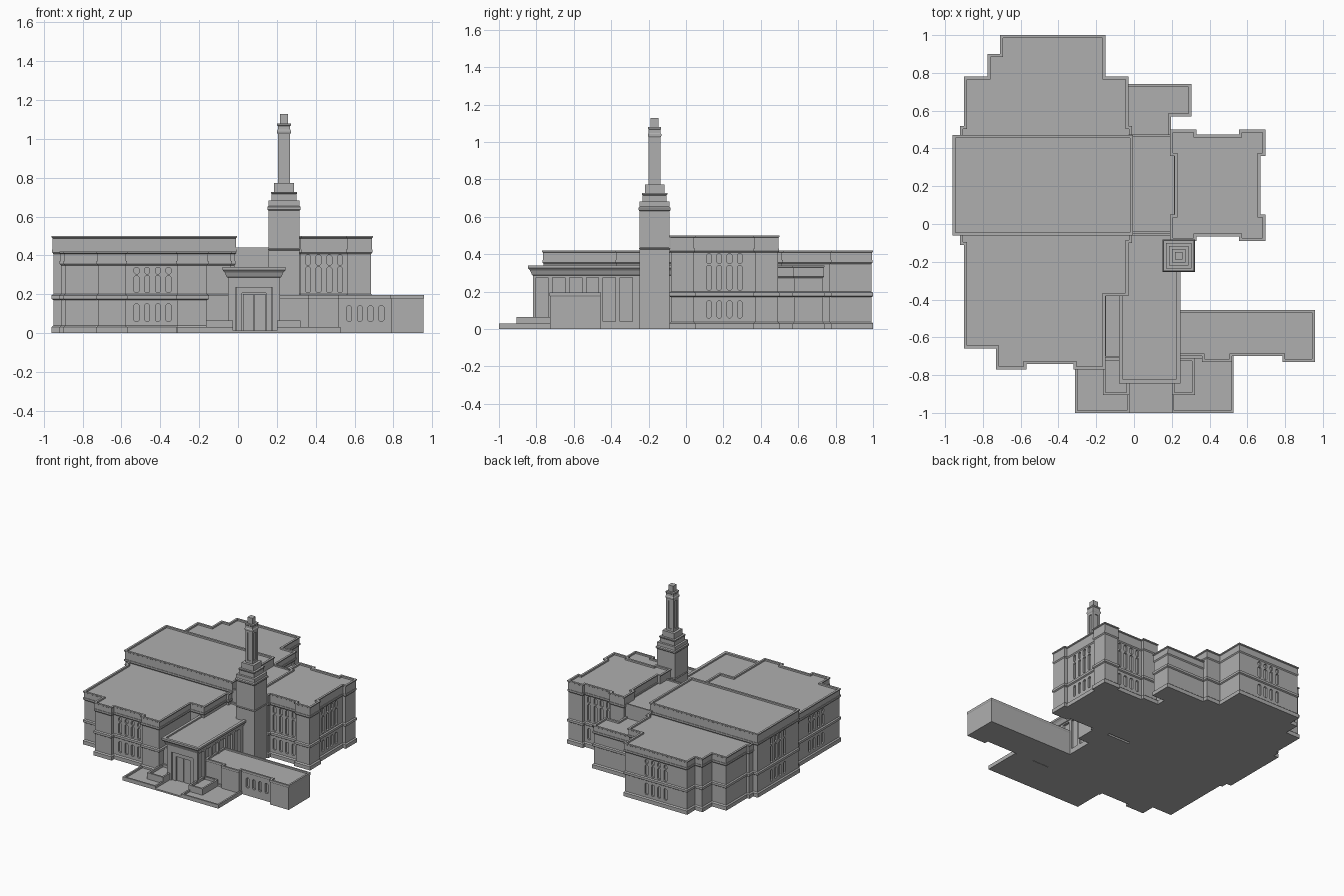
import bpy, bmesh
from mathutils import Vector

if "Cube" in bpy.data.objects:
    bpy.data.objects.remove(bpy.data.objects["Cube"])

stone = bpy.data.materials.new("grey stone")
stone.diffuse_color = (0.43, 0.43, 0.43, 1)
stone.use_nodes = True
stone.node_tree.nodes["Principled BSDF"].inputs["Base Color"].default_value = stone.diffuse_color


def finish(name, bm):
    bmesh.ops.recalc_face_normals(bm, faces=bm.faces)
    me = bpy.data.meshes.new(name)
    bm.to_mesh(me)
    bm.free()
    me.materials.append(stone)
    ob = bpy.data.objects.new(name, me)
    bpy.context.collection.objects.link(ob)
    return ob


def offset(pts, d):
    """Move every edge of a right-angled counter-clockwise outline outwards by d."""
    out, n = [], len(pts)
    for i in range(n):
        p, q, r = (Vector(pts[(i + k) % n]) for k in (-1, 0, 1))
        a, b = (q - p).normalized(), (r - q).normalized()
        out.append(q + d * Vector((a.y + b.y, -a.x - b.x)))
    return out


def block(name, outline, profile):
    """Sweep a wall profile of (offset, height) round an outline."""
    bm = bmesh.new()
    rings = [[bm.verts.new((p.x, p.y, z)) for p in offset(outline, d)] for d, z in profile]
    n = len(outline)
    for lo, hi in zip(rings, rings[1:]):
        for i in range(n):
            j = (i + 1) % n
            bm.faces.new((lo[i], lo[j], hi[j], hi[i]))
    bm.faces.new(rings[0][::-1])
    bm.faces.new(rings[-1])
    return finish(name, bm)


def rect(x0, x1, y0, y1):
    return [(x0, y0), (x1, y0), (x1, y1), (x0, y1)]


def slot(bm, axis, wall, u, z0, z1, w=0.026, c=0.007, depth=0.022):
    """Add a chamfered upright opening; axis is the wall's facing axis."""
    h = w / 2
    if c:
        pr = [(-h, z0 + c), (-h + c, z0), (h - c, z0), (h, z0 + c),
              (h, z1 - c), (h - c, z1), (-h + c, z1), (-h, z1 - c)]
    else:
        pr = [(-h, z0), (h, z0), (h, z1), (-h, z1)]
    ends = []
    for s in (-depth, depth):
        ends.append([bm.verts.new((u + a, wall + s, z) if axis == 'y' else (wall + s, u + a, z))
                     for a, z in pr])
    n = len(pr)
    for i in range(n):
        j = (i + 1) % n
        bm.faces.new((ends[0][i], ends[0][j], ends[1][j], ends[1][i]))
    bm.faces.new(ends[0])
    bm.faces.new(ends[1])


def cut(ob, bm):
    """Subtract the openings and keep the result as plain mesh."""
    cutter = finish("window_cutter", bm)
    cutter.hide_render = True
    m = ob.modifiers.new("openings", 'BOOLEAN')
    m.object, m.operation, m.solver = cutter, 'DIFFERENCE', 'EXACT'
    bpy.context.view_layer.update()
    dg = bpy.context.evaluated_depsgraph_get()
    me = bpy.data.meshes.new_from_object(ob.evaluated_get(dg))
    ob.modifiers.clear()
    ob.data = me
    bpy.data.objects.remove(cutter)


def windows(ob, walls, rows):
    """Four columns of windows centred on each (axis, wall, centre)."""
    bm = bmesh.new()
    for axis, wall, centre in walls:
        for k in (-1.5, -0.5, 0.5, 1.5):
            for z0, z1 in rows:
                slot(bm, axis, wall, centre + k * 0.055, z0, z1)
    cut(ob, bm)


def wall_profile(band, top):
    """Plinth, belt course, cornice, parapet and sunken roof."""
    w = -0.009
    return [(0, 0), (0, 0.03), (w, 0.038), (w, 0.17), (0, 0.176), (0, 0.194), (w, 0.2),
            (w, band - 0.022), (-0.002, band - 0.014), (-0.002, band), (-0.006, band),
            (-0.006, top - 0.012), (0, top - 0.008), (0, top), (-0.016, top), (-0.016, top - 0.013)]


LOW, TALL = wall_profile(0.37, 0.42), wall_profile(0.43, 0.5)
LOW_ROWS = [(0.06, 0.15), (0.208, 0.295), (0.305, 0.338)]
TALL_ROWS = [(0.06, 0.15), (0.208, 0.34), (0.35, 0.402)]

# central hall
hall = block("central_hall", rect(-0.96, -0.005, -0.06, 0.47), TALL)
windows(hall, [('x', -0.96, 0.205)], TALL_ROWS)

# front and back wings
front = block("front_wing", [
    (-0.92, 0.0), (-0.92, -0.11), (-0.90, -0.11), (-0.90, -0.66), (-0.73, -0.66), (-0.73, -0.77),
    (-0.57, -0.77), (-0.57, -0.74), (-0.32, -0.74), (-0.32, -0.77), (-0.15, -0.77), (-0.15, -0.38),
    (-0.03, -0.38), (-0.03, -0.10), (-0.01, -0.10), (-0.01, 0.0)], LOW)
windows(front, [('y', -0.74, -0.44), ('x', -0.90, -0.36)], LOW_ROWS)

back = block("back_wing", [
    (-0.01, 0.42), (-0.01, 0.52), (-0.03, 0.52), (-0.03, 0.78), (-0.15, 0.78), (-0.15, 1.0),
    (-0.71, 1.0), (-0.71, 0.90), (-0.775, 0.90), (-0.775, 0.78), (-0.90, 0.78), (-0.90, 0.52),
    (-0.92, 0.52), (-0.92, 0.42)], LOW)
windows(back, [('y', 1.0, -0.43)], LOW_ROWS)

# right pavilion with projecting corners
x0, x1, y0, y1, s, c = 0.19, 0.695, -0.09, 0.50, 0.025, 0.14
right = block("right_pavilion", [
    (x0, y0), (x0 + c, y0), (x0 + c, y0 + s), (x1 - c, y0 + s), (x1 - c, y0), (x1, y0),
    (x1, y0 + c), (x1 - s, y0 + c), (x1 - s, y1 - c), (x1, y1 - c), (x1, y1),
    (x1 - c, y1), (x1 - c, y1 - s), (x0 + c, y1 - s), (x0 + c, y1), (x0, y1),
    (x0, y1 - c), (x0 + s, y1 - c), (x0 + s, y0 + c), (x0, y0 + c)], TALL)
windows(right, [('y', y0 + s, 0.4425), ('y', y1 - s, 0.4425), ('x', x1 - s, 0.205)], TALL_ROWS)

# link between hall and pavilion, and the rear annex
block("connector", rect(-0.03, 0.225, -0.05, 0.475),
      [(0, 0), (0, 0.44), (-0.012, 0.44), (-0.012, 0.43)])
block("rear_annex", [(-0.06, 0.45), (0.195, 0.45), (0.195, 0.57), (0.305, 0.57), (0.305, 0.74),
                     (-0.06, 0.74)], wall_profile(0.295, 0.34))

# entrance hall with flared cornice, side openings and door recess
entry = block("entrance_hall", rect(-0.08, 0.245, -0.845, -0.04), [
    (-0.028, 0), (-0.028, 0.285), (-0.022, 0.288), (-0.012, 0.312), (0, 0.325), (0, 0.34),
    (-0.022, 0.34), (-0.022, 0.328)])
bm = bmesh.new()
for i in range(6):
    slot(bm, 'x', 0.217, -0.32 - 0.09 * i, 0.04, 0.275, 0.066, 0, 0.018)
    if i > 0:
        slot(bm, 'x', -0.052, -0.32 - 0.09 * i, 0.04, 0.275, 0.066, 0, 0.018)
slot(bm, 'y', -0.817, 0.0825, 0.012, 0.235, 0.19, 0, 0.03)
cut(entry, bm)

# door surround, two leaves
for sx in (-1, 1):
    cx = 0.0825 + sx * 0.03
    block("door_leaf", rect(cx - 0.028, cx + 0.028, -0.797, -0.78), [(0, 0.012), (0, 0.2)])
    cx = 0.0825 + sx * 0.077
    block("door_jamb", rect(cx - 0.015, cx + 0.015, -0.808, -0.78), [(0, 0.012), (0, 0.234)])
block("door_lintel", rect(0.02, 0.145, -0.808, -0.78), [(0, 0.205), (0, 0.234)])

# low side annexes
annex = block("side_annex", [
    (0.2, -0.73), (0.2, -0.70), (0.36, -0.70), (0.36, -0.73), (0.52, -0.73), (0.52, -0.70),
    (0.785, -0.70), (0.785, -0.73), (0.957, -0.73), (0.957, -0.455), (0.2, -0.455)][1:],
    [(-0.003, 0), (-0.003, 0.175), (0, 0.18), (0, 0.195), (-0.014, 0.195), (-0.014, 0.183)])
windows(annex, [('y', -0.70, 0.655)], [(0.06, 0.14)])
block("left_annex", rect(-0.16, -0.04, -0.71, -0.36),
      [(0, 0), (0, 0.195), (-0.012, 0.195), (-0.012, 0.185)])

# forecourt: terraces, planters and path
for side, (a, b), (p, q) in (("left", (-0.312, -0.025), (-0.165, -0.025)),
                             ("right", (0.2, 0.527), (0.2, 0.322))):
    block(side + "_terrace", rect(a, b, -1.0, -0.70),
          [(0, 0), (0, 0.03), (-0.013, 0.03), (-0.013, 0.015)])
    block(side + "_planter", rect(p, q, -0.905, -0.71),
          [(0, 0), (0, 0.065), (-0.014, 0.065), (-0.014, 0.045)])
block("entrance_path", rect(-0.03, 0.205, -1.0, -0.80), [(0, 0), (0, 0.012)])

# tower: stepped base, panelled shaft and cap
def square(h):
    return rect(0.237 - h, 0.237 + h, -0.168 - h, -0.168 + h)

block("tower_base", square(0.08), [
    (0, 0), (0, 0.425), (0.004, 0.43), (0, 0.435), (0, 0.63), (0.006, 0.637), (0.006, 0.648),
    (0, 0.655), (0, 0.682), (-0.016, 0.682), (-0.016, 0.715), (-0.012, 0.72), (-0.012, 0.727),
    (-0.028, 0.727), (-0.028, 0.772)])
shaft = block("tower_shaft", square(0.032), [
    (0, 0.76), (0, 1.025), (0.004, 1.032), (0.004, 1.042), (0, 1.048), (0, 1.066),
    (0.003, 1.07), (0.003, 1.08)])
bm = bmesh.new()
for sgn in (-1, 1):
    slot(bm, 'y', -0.168 + sgn * 0.032, 0.237, 0.79, 1.01, 0.026, 0, 0.007)
    slot(bm, 'x', 0.237 + sgn * 0.032, -0.168, 0.79, 1.01, 0.026, 0, 0.007)
cut(shaft, bm)
block("tower_cap", square(0.021), [(0, 1.07), (0, 1.128)])
